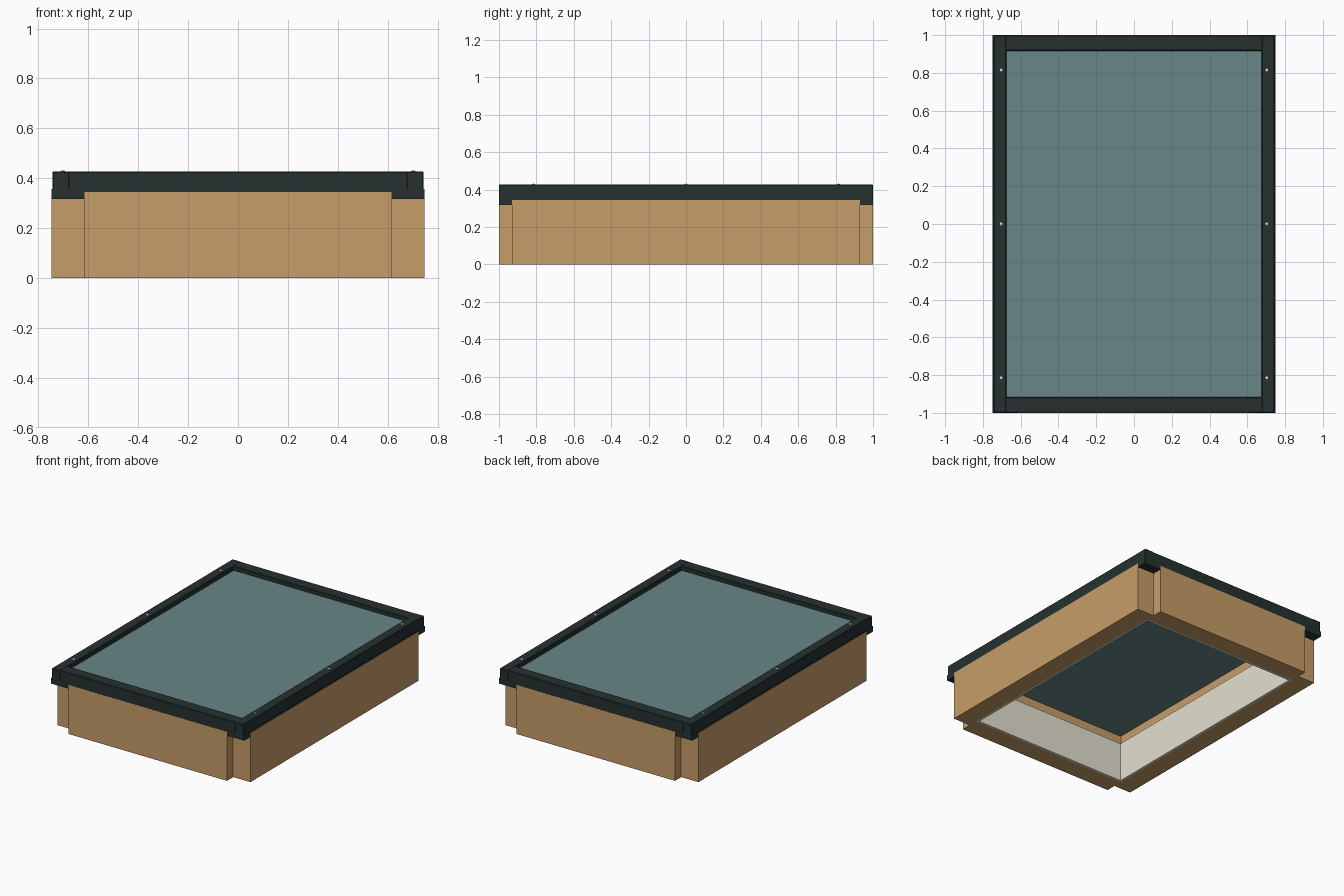
import bpy

cube = bpy.data.objects.get("Cube")
if cube:
    bpy.data.objects.remove(cube, do_unlink=True)


def material(name, rgb):
    mat = bpy.data.materials.new(name)
    mat.use_nodes = True
    colour = (*rgb, 1)
    mat.diffuse_color = colour
    mat.node_tree.nodes["Principled BSDF"].inputs["Base Color"].default_value = colour
    return mat


WOOD = material("timber", (0.57, 0.337, 0.14))
DARK = material("dark metal", (0.019, 0.031, 0.029))
GLASS = material("tinted glass", (0.138, 0.236, 0.244))
CREAM = material("cream lining", (0.78, 0.745, 0.635))
STEEL = material("pale steel", (0.85, 0.85, 0.83))


def box(name, low, high, mat, bevel=0):
    """Box spanning two opposite corners, with optional softened edges."""
    centre = [(a + b) / 2 for a, b in zip(low, high)]
    bpy.ops.mesh.primitive_cube_add(size=1, location=centre)
    ob = bpy.context.object
    ob.name = name
    ob.scale = [b - a for a, b in zip(low, high)]
    bpy.ops.object.transform_apply(location=False, rotation=False, scale=True)
    ob.data.materials.append(mat)
    if bevel:
        mod = ob.modifiers.new("soft edges", "BEVEL")
        mod.width = bevel
        mod.segments = 1


def x_box(name, x, y, z, mat, side, bevel=0):
    """Box given by ranges, mirrored to the chosen side of x."""
    xs = sorted((x[0] * side, x[1] * side))
    box(name, (xs[0], y[0], z[0]), (xs[1], y[1], z[1]), mat, bevel)


def y_box(name, x, y, z, mat, side, bevel=0):
    """Box given by ranges, mirrored to the chosen side of y."""
    ys = sorted((y[0] * side, y[1] * side))
    box(name, (x[0], ys[0], z[0]), (x[1], ys[1], z[1]), mat, bevel)


HX, HY = 0.748, 1.0          # outer half sizes
IX, IY = 0.615, 0.867        # inner faces of the timber curb
NOTCH = 0.931                # ends of the side boards
CURB, TOP = 0.344, 0.428     # curb top and frame top
SEAT = CURB - 0.01           # frame bars are let into the curb
SKIRT = 0.356                # top of the skirt below the frame
BAR_X, BAR_Y = 0.675, 0.916  # inner edges of the frame
LINE = 0.015                 # lining thickness
LINE_TOP = 0.277

for side, label in ((1, "left"), (-1, "right")):
    # Curb boards and lining along the long sides
    x_box(label + "_curb_board", (IX, HX), (-NOTCH, NOTCH), (0, CURB), WOOD, side)
    x_box(label + "_lining", (IX - LINE, IX), (-IY, IY), (0, LINE_TOP), CREAM, side)
    # Long frame bars on a slightly wider skirt
    x_box(label + "_skirt", (BAR_X, HX), (-NOTCH, NOTCH), (CURB, SKIRT), DARK, side)
    x_box(label + "_frame_bar", (BAR_X, HX - 0.005), (-HY, HY), (SEAT, TOP),
          DARK, side, 0.004)
    # Low domed retaining screws
    for y in (-0.815, 0, 0.815):
        bpy.ops.mesh.primitive_uv_sphere_add(
            segments=16, ring_count=8, radius=0.009, location=(side * 0.703, y, TOP))
        screw = bpy.context.object
        screw.name = label + "_screw"
        screw.scale.z = 0.45
        screw.data.materials.append(STEEL)
        bpy.ops.object.shade_smooth()

for side, label in ((1, "back"), (-1, "front")):
    # Curb boards and lining across the short ends
    y_box(label + "_curb_board", (-IX, IX), (IY, HY), (0, CURB), WOOD, side)
    y_box(label + "_lining", (LINE - IX, IX - LINE), (IY - LINE, IY), (0, LINE_TOP),
          CREAM, side)
    # Short frame bars, tucked into the long ones
    y_box(label + "_frame_bar", (-BAR_X - 0.008, BAR_X + 0.008), (BAR_Y, HY - 0.001),
          (SEAT, TOP - 0.001), DARK, side, 0.004)
    # Corner blocks filling the top of each notch
    for x in ((IX, HX), (-HX, -IX)):
        y_box(label + "_corner_block", x, (NOTCH, HY), (0.317, SKIRT), DARK, side)

# Glass pane resting on the curb
box("glass_pane", (-BAR_X, -BAR_Y, CURB), (BAR_X, BAR_Y, 0.398), GLASS)
